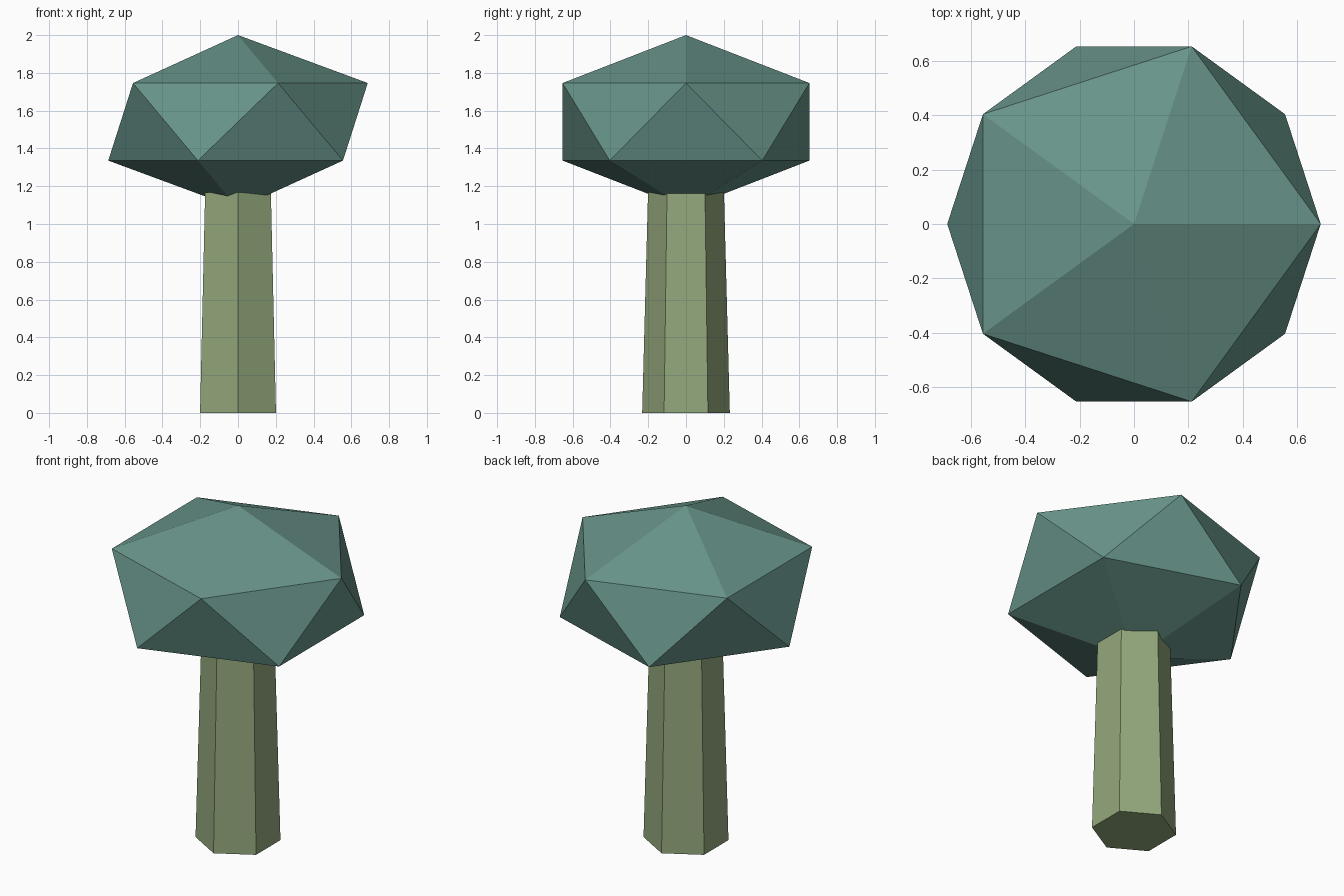
import bpy

if "Cube" in bpy.data.objects:
    bpy.data.objects.remove(bpy.data.objects["Cube"])


def flat_material(name, rgb):
    mat = bpy.data.materials.new(name)
    mat.diffuse_color = (*rgb, 1.0)
    mat.use_nodes = True
    mat.node_tree.nodes["Principled BSDF"].inputs["Base Color"].default_value = mat.diffuse_color
    return mat


def finish(name, mat):
    obj = bpy.context.object
    obj.name = name
    obj.data.materials.append(mat)
    bpy.ops.object.transform_apply(location=True, rotation=True, scale=True)
    return obj


bark = flat_material("moss green", (0.296, 0.392, 0.202))
leaves = flat_material("teal green", (0.138, 0.296, 0.254))

# Trunk: tapered six-sided column, corners on the y axis
trunk_height = 1.167
bpy.ops.mesh.primitive_cone_add(vertices=6, radius1=0.232, radius2=0.201,
                                depth=trunk_height,
                                location=(0, 0, trunk_height / 2))
finish("trunk", bark)

# Canopy: squashed icosahedron resting on the trunk
bpy.ops.mesh.primitive_ico_sphere_add(subdivisions=1, radius=1,
                                      location=(0, 0, 1.541))
bpy.context.object.scale = (0.768, 0.768, 0.459)
finish("canopy", leaves)
